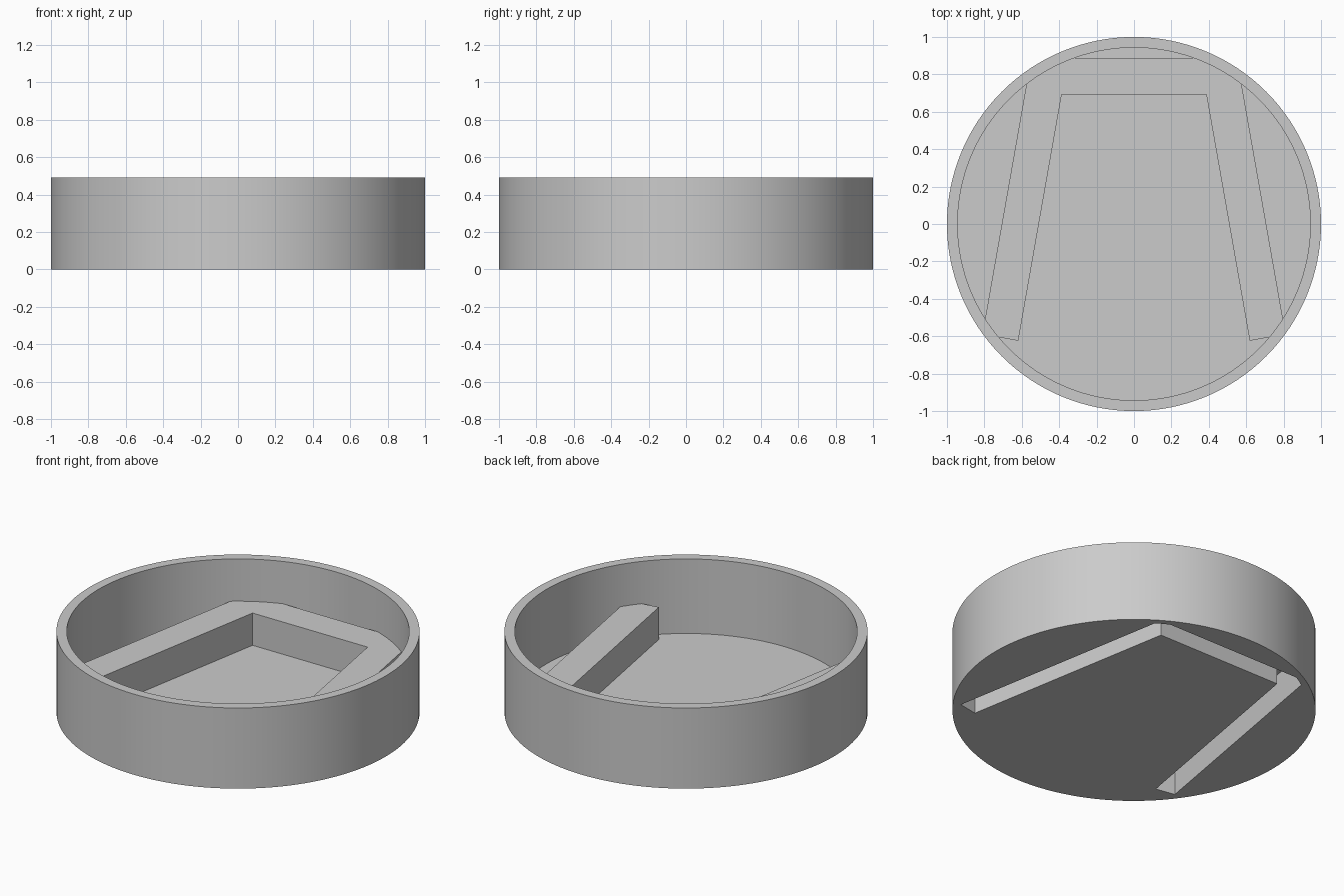
import bpy, bmesh, math

if "Cube" in bpy.data.objects:
    bpy.data.objects.remove(bpy.data.objects["Cube"], do_unlink=True)

HEIGHT, RIM, SKIN = 0.49, 0.943, 0.037
RAIL_TOP = 0.233
COS, SIN = math.cos(math.radians(10)), math.sin(math.radians(10))

grey = bpy.data.materials.new("plain grey")
grey.use_nodes = True
colour = (0.6, 0.6, 0.6, 1)
grey.diffuse_color = colour
grey.node_tree.nodes["Principled BSDF"].inputs["Base Color"].default_value = colour


def prism(name, outline, z0, z1):
    """Extrude a flat outline between two heights."""
    bm = bmesh.new()
    face = bm.faces.new([bm.verts.new((x, y, z0)) for x, y in outline])
    side = bmesh.ops.extrude_face_region(bm, geom=[face])["geom"]
    bmesh.ops.translate(bm, vec=(0, 0, z1 - z0),
                        verts=[v for v in side if isinstance(v, bmesh.types.BMVert)])
    bmesh.ops.recalc_face_normals(bm, faces=bm.faces)
    mesh = bpy.data.meshes.new(name)
    bm.to_mesh(mesh)
    bm.free()
    mesh.materials.append(grey)
    obj = bpy.data.objects.new(name, mesh)
    bpy.context.collection.objects.link(obj)
    return obj


def disc(name, radius, z0, z1, count=128):
    ring = [(radius * math.cos(math.tau * i / count), radius * math.sin(math.tau * i / count))
            for i in range(count)]
    return prism(name, ring, z0, z1)


def boolean(obj, tool, operation):
    """Apply a boolean and discard the tool."""
    tool.hide_render = True
    bpy.context.view_layer.objects.active = obj
    mod = obj.modifiers.new("boolean", "BOOLEAN")
    mod.operation, mod.object, mod.solver = operation, tool, "EXACT"
    bpy.ops.object.modifier_apply(modifier=mod.name)
    bpy.data.objects.remove(tool, do_unlink=True)


def rail_outline(inset, end):
    """Three-sided track with splayed legs, mirrored about x = 0."""
    def on_side(dist, y):
        return ((dist - SIN * y) / COS, y)

    def at_end(dist):
        return (dist * COS + end * SIN, dist * SIN - end * COS)

    inner, outer = 0.501 + inset, 0.696 - inset
    half = [on_side(outer, 0.887 - inset), at_end(outer),
            at_end(inner), on_side(inner, 0.692 + inset)]
    return half + [(-x, y) for x, y in reversed(half)]


# Round open tray
tray = disc("round_tray", 1, 0, HEIGHT)
boolean(tray, disc("cavity", RIM, SKIN, HEIGHT + 0.1), "DIFFERENCE")

# Raised track, trimmed inside the rim wall
track = prism("raised_track", rail_outline(0, 0.722), 0.015, RAIL_TOP)
boolean(track, disc("track_trim", 0.975, -0.1, HEIGHT), "INTERSECT")
boolean(tray, track, "UNION")

# Matching hollow channel on the underside
channel = prism("channel", rail_outline(SKIN, 0.692), -0.05, RAIL_TOP - SKIN)
boolean(channel, disc("channel_trim", 0.963, -0.2, HEIGHT), "INTERSECT")
boolean(tray, channel, "DIFFERENCE")

# Smooth the round walls, keep edges crisp
bpy.ops.object.select_all(action="DESELECT")
tray.select_set(True)
bpy.context.view_layer.objects.active = tray
bpy.ops.object.shade_smooth_by_angle(angle=math.radians(30))
